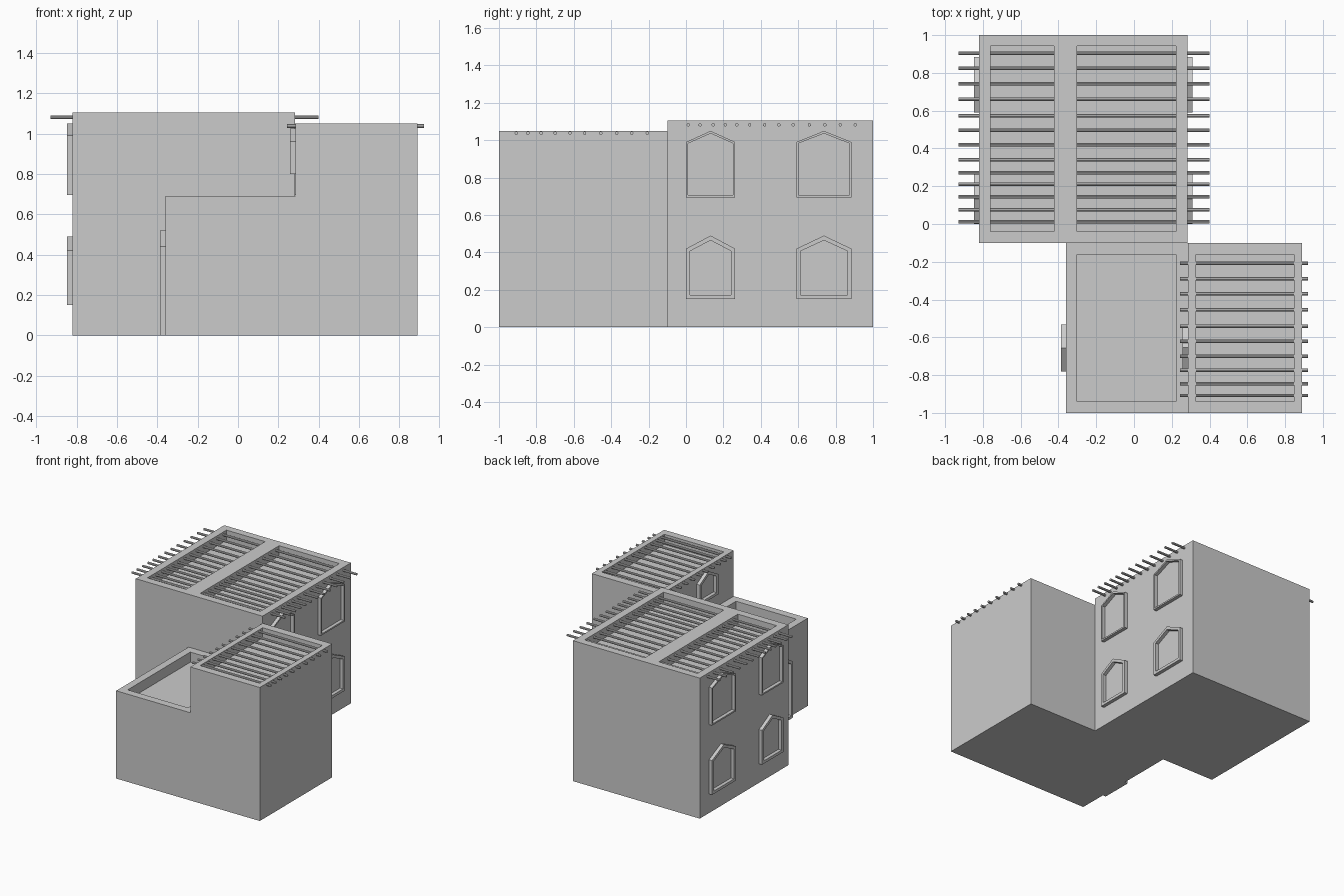
import bpy, bmesh
from mathutils import Vector

if "Cube" in bpy.data.objects:
    bpy.data.objects.remove(bpy.data.objects["Cube"])


def make_object(name, bm):
    bmesh.ops.recalc_face_normals(bm, faces=bm.faces[:])
    mesh = bpy.data.meshes.new(name)
    bm.to_mesh(mesh)
    bm.free()
    ob = bpy.data.objects.new(name, mesh)
    bpy.context.collection.objects.link(ob)
    return ob


def prism(name, points, offset):
    """Extrude a planar outline by an offset vector."""
    bm = bmesh.new()
    face = bm.faces.new([bm.verts.new(p) for p in points])
    res = bmesh.ops.extrude_face_region(bm, geom=[face])
    verts = [g for g in res["geom"] if isinstance(g, bmesh.types.BMVert)]
    bmesh.ops.translate(bm, verts=verts, vec=Vector(offset))
    return make_object(name, bm)


def recess(body, x0, x1, y0, y1, top, depth=0.08):
    """Sink a rectangular roof well, leaving a parapet around it."""
    z = top - depth
    cutter = prism("roof_cutter", [(x0, y0, z), (x1, y0, z), (x1, y1, z), (x0, y1, z)],
                   (0, 0, depth + 0.1))
    cutter.hide_render = True
    mod = body.modifiers.new("roof_well", "BOOLEAN")
    mod.operation = "DIFFERENCE"
    mod.solver = "EXACT"
    mod.object = cutter
    bpy.context.view_layer.objects.active = body
    bpy.ops.object.modifier_apply(modifier=mod.name)
    bpy.data.objects.remove(cutter)


def beam(name, x0, x1, y, z):
    bpy.ops.mesh.primitive_cylinder_add(vertices=8, radius=0.009, depth=x1 - x0,
                                        location=((x0 + x1) / 2, y, z),
                                        rotation=(0, 1.570796, 0))
    bpy.context.object.name = name
    bpy.ops.object.shade_smooth_by_angle()


def gable(y0, y1, z0, shoulder, peak):
    return [(y0, z0), (y1, z0), (y1, shoulder), ((y0 + y1) / 2, peak), (y0, shoulder)]


def frame(name, x, side, y0, y1, z0, shoulder, peak, t):
    """Gabled frame standing 0.028 proud of the wall at x."""
    outer = gable(y0, y1, z0, shoulder, peak)
    inner = gable(y0 + t, y1 - t, z0 + t, shoulder - t * 0.6, peak - t * 1.15)
    xs = (x - side * 0.002, x + side * 0.027)
    bm = bmesh.new()
    rings = [[bm.verts.new((px, *p)) for p in loop]
             for px, loop in ((xs[0], outer), (xs[1], outer), (xs[1], inner), (xs[0], inner))]
    for i in range(4):
        a, b = rings[i], rings[(i + 1) % 4]
        for j in range(5):
            k = (j + 1) % 5
            bm.faces.new((a[j], a[k], b[k], b[j]))
    make_object(name, bm)


# Tall back block with two roof wells
back = prism("back_block", [(-0.82, -0.1, 0), (0.283, -0.1, 0), (0.283, 1, 0), (-0.82, 1, 0)],
             (0, 0, 1.105))
recess(back, -0.76, -0.423, -0.04, 0.942, 1.105)
recess(back, -0.302, 0.223, -0.04, 0.942, 1.105)

# Stepped front block: low terrace and tower
front = prism("front_block", [(-0.36, -1, 0), (0.89, -1, 0), (0.89, -1, 1.05), (0.285, -1, 1.05),
                              (0.285, -1, 0.69), (-0.36, -1, 0.69)], (0, 0.9, 0))
recess(front, -0.302, 0.223, -0.94, -0.162, 0.69)
recess(front, 0.328, 0.847, -0.94, -0.162, 1.05)

# Roof beams
for y in (0.012, 0.075, 0.145, 0.21, 0.272, 0.34, 0.42, 0.497, 0.573, 0.66, 0.743, 0.825, 0.905):
    beam("back_roof_beam", -0.93, 0.4, y, 1.082)
for y in (-0.207, -0.29, -0.37, -0.455, -0.542, -0.62, -0.7, -0.775, -0.845, -0.908):
    beam("tower_roof_beam", 0.243, 0.922, y, 1.038)

# Windows on both sides of the back block
for x, side in ((0.283, 1), (-0.82, -1)):
    for y0, y1 in ((0.0, 0.263), (0.59, 0.885)):
        frame("lower_window_frame", x, side, y0, y1, 0.15, 0.42, 0.49, 0.022)
        frame("upper_window_frame", x, side, y0, y1, 0.695, 0.99, 1.05, 0.012)

# Tower window and terrace door, both facing left
frame("tower_window_frame", 0.285, -1, -0.77, -0.54, 0.80, 0.96, 1.025, 0.02)
frame("door_frame", -0.36, -1, -0.78, -0.533, 0.0, 0.44, 0.52, 0.022)
